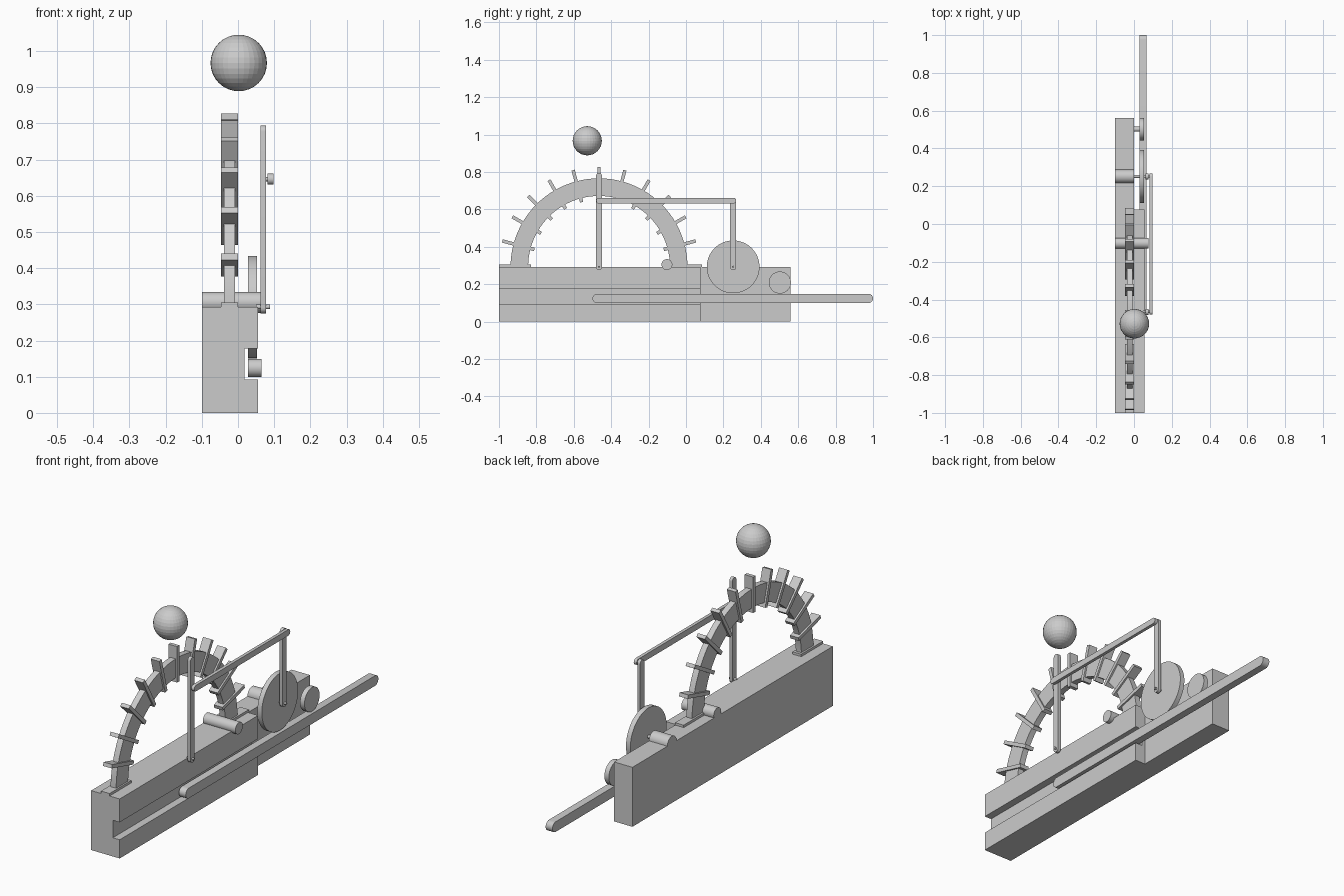
import bpy, math

if "Cube" in bpy.data.objects:
    bpy.data.objects.remove(bpy.data.objects["Cube"])

R_ARCH_Y, DECK = -0.465, 0.293   # arch centre along y, top of the base


def mesh_obj(name, verts, faces):
    me = bpy.data.meshes.new(name)
    me.from_pydata(verts, [], faces)
    ob = bpy.data.objects.new(name, me)
    bpy.context.collection.objects.link(ob)
    return ob


def extrude(name, pts, x0, x1):
    """Prism with a (y, z) outline, counter-clockwise seen from +x."""
    n = len(pts)
    verts = [(x0, y, z) for y, z in pts] + [(x1, y, z) for y, z in pts]
    faces = [tuple(reversed(range(n))), tuple(range(n, 2 * n))]
    faces += [(i, (i + 1) % n, n + (i + 1) % n, n + i) for i in range(n)]
    return mesh_obj(name, verts, faces)


def box(name, x, y, z):
    return extrude(name, [(y[0], z[0]), (y[1], z[0]), (y[1], z[1]), (y[0], z[1])], *x)


def smooth(ob):
    bpy.ops.object.select_all(action='DESELECT')
    ob.select_set(True)
    bpy.context.view_layer.objects.active = ob
    bpy.ops.object.shade_smooth_by_angle(angle=math.radians(30))


def disc(name, y, z, r, x0, x1, n=48):
    pts = [(y + r * math.cos(2 * math.pi * i / n), z + r * math.sin(2 * math.pi * i / n))
           for i in range(n)]
    smooth(extrude(name, pts, x0, x1))


def bar(name, p, q, r, x0, x1, n=12):
    """Flat bar with rounded ends between two (y, z) end centres."""
    a = math.atan2(q[1] - p[1], q[0] - p[0])
    pts = []
    for c, start in ((q, a - math.pi / 2), (p, a + math.pi / 2)):
        pts += [(c[0] + r * math.cos(start + math.pi * i / n),
                 c[1] + r * math.sin(start + math.pi * i / n)) for i in range(n + 1)]
    smooth(extrude(name, pts, x0, x1))


# Base: long back block and a shorter grooved rail in front of it
box("base_block", (-0.1, 0.0), (-1.0, 0.56), (0, DECK))
rail = [(0, 0), (0.055, 0), (0.055, 0.092), (0.018, 0.092),
        (0.018, 0.178), (0.055, 0.178), (0.055, DECK), (0, DECK)]
n = len(rail)
mesh_obj("grooved_rail",
         [(x, -1.0, z) for x, z in rail] + [(x, 0.078, z) for x, z in rail],
         [tuple(range(n)), tuple(reversed(range(n, 2 * n)))] +
         [(i, n + i, n + (i + 1) % n, (i + 1) % n) for i in range(n)])

# Sliding rod in the groove
bar("sliding_rod", (-0.475, 0.124), (0.975, 0.124), 0.025, 0.028, 0.065)

# Arch
N = 48
arc = [math.pi * i / N for i in range(N + 1)]
outline = [(R_ARCH_Y + 0.473 * math.cos(a), DECK + 0.473 * math.sin(a)) for a in arc]
outline += [(R_ARCH_Y + 0.379 * math.cos(a), DECK + 0.379 * math.sin(a)) for a in reversed(arc)]
smooth(extrude("arch", outline, -0.038, -0.008))

# Radial plates through the arch
for k in range(1, 12):
    a = math.radians(15 * k)
    c, s = math.cos(a), math.sin(a)
    pts = [(R_ARCH_Y + r * c - t * s, DECK + r * s + t * c)
           for r, t in ((0.358, -0.009), (0.535, -0.009), (0.535, 0.009), (0.358, 0.009))]
    extrude(f"arch_plate_{k}", pts, -0.047, 0.0)

# Foot pads
for name, y in (("foot_pad_front", (-1.0, -0.83)), ("foot_pad_back", (-0.085, 0.085))):
    box(name, (-0.047, 0.0), y, (DECK - 0.003, 0.305))

# Rollers, wheels and axles
disc("cross_roller", -0.102, 0.305, 0.029, -0.1, 0.077)
disc("wheel_bearing", 0.252, DECK, 0.036, -0.1, 0.0)
disc("wheel_axle", 0.252, DECK, 0.008, 0.0, 0.03, 24)
disc("drive_wheel", 0.252, DECK, 0.141, 0.028, 0.052, 64)
disc("idler_axle", 0.502, 0.209, 0.013, 0.0, 0.03, 24)
disc("idler_wheel", 0.502, 0.209, 0.059, 0.028, 0.052)

# Linkage
bar("pointer_arm", (R_ARCH_Y, 0.291), (R_ARCH_Y, 0.778), 0.016, 0.062, 0.078)
bar("crank_arm", (0.252, 0.291), (0.252, 0.646), 0.016, 0.062, 0.078)
bar("connecting_bar", (R_ARCH_Y, 0.646), (0.252, 0.646), 0.015, 0.082, 0.098)
for name, y in (("pointer", R_ARCH_Y), ("crank", 0.252)):
    disc(name + "_lower_pin", y, DECK, 0.006, 0.05, 0.088, 16)
    disc(name + "_upper_pin", y, 0.646, 0.006, 0.07, 0.09, 16)

# Floating ball
bpy.ops.mesh.primitive_uv_sphere_add(segments=32, ring_count=16, radius=0.078,
                                     location=(0.002, -0.528, 0.967))
bpy.context.object.name = "ball"
